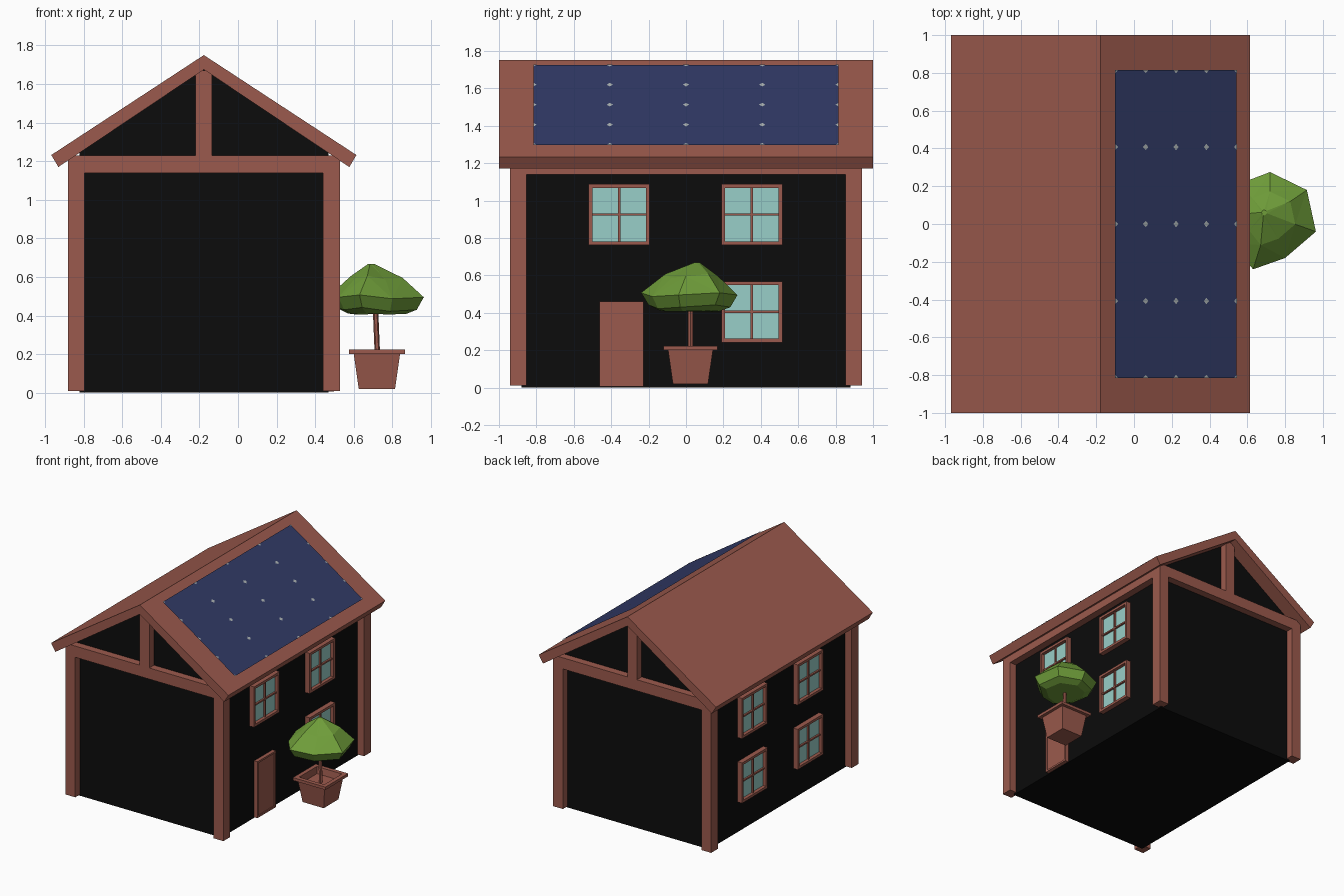
import bpy, bmesh, math
from mathutils import Vector

if "Cube" in bpy.data.objects:
    bpy.data.objects.remove(bpy.data.objects["Cube"])


def material(name, rgb):
    m = bpy.data.materials.new(name)
    m.diffuse_color = (*rgb, 1)
    m.use_nodes = True
    m.node_tree.nodes["Principled BSDF"].inputs["Base Color"].default_value = m.diffuse_color
    return m


BROWN = material("red brown", (.33, .102, .074))
BLACK = material("black", (.0035, .0035, .0035))
GLASS = material("pale aqua", (.315, .62, .58))
BLUE = material("navy blue", (.031, .043, .135))
SILVER = material("silver grey", (.42, .46, .46))
GREEN = material("leaf green", (.16, .34, .042))


def finish(name, bm, mat, normals=True):
    if normals:
        bmesh.ops.recalc_face_normals(bm, faces=bm.faces)
    me = bpy.data.meshes.new(name)
    bm.to_mesh(me)
    bm.free()
    me.materials.append(mat)
    ob = bpy.data.objects.new(name, me)
    bpy.context.collection.objects.link(ob)
    return ob


def loft(bm, rings):
    """Skin closed rings of equal length and cap both ends."""
    vs = [[bm.verts.new(p) for p in r] for r in rings]
    n = len(vs[0])
    for a, b in zip(vs, vs[1:]):
        for i in range(n):
            bm.faces.new((a[i], a[(i + 1) % n], b[(i + 1) % n], b[i]))
    bm.faces.new(vs[0][::-1])
    bm.faces.new(vs[-1])


def rect(x0, x1, y0, y1, z):
    return [(x0, y0, z), (x1, y0, z), (x1, y1, z), (x0, y1, z)]


def boxes(name, mat, *dims):
    """One object from boxes given as (x0, x1, y0, y1, z0, z1)."""
    bm = bmesh.new()
    for x0, x1, y0, y1, z0, z1 in dims:
        x0, x1 = sorted((x0, x1))
        loft(bm, [rect(x0, x1, y0, y1, z0), rect(x0, x1, y0, y1, z1)])
    return finish(name, bm, mat)


def prism(name, mat, profile, half):
    bm = bmesh.new()
    loft(bm, [[(x, y, z) for x, z in profile] for y in (-half, half)])
    return finish(name, bm, mat)


CX = -.177  # house centre line

# Walls with gables, and the roof
prism("walls", BLACK, [(CX - .645, 0), (CX + .645, 0), (CX + .645, 1.27),
                       (CX, 1.71), (CX - .645, 1.27)], .88)
prism("roof", BROWN, [(CX - .791, 1.232), (CX, 1.75), (CX + .791, 1.232),
                      (CX + .754, 1.17), (CX, 1.675), (CX - .754, 1.17)], 1.0)

# Timber frame: corner posts, beams and gable posts
P, Q, W = .705, .94, .087
for sx, side in ((-1, "left"), (1, "right")):
    for sy, end in ((-1, "front"), (1, "back")):
        xs = (CX + sx * P, CX + sx * (P - W))
        ys = sorted((sy * Q, sy * (Q - W)))
        boxes(f"{end}_{side}_post", BROWN, (*xs, *ys, .01, 1.14))
    boxes(f"{side}_beam", BROWN,
          (CX + sx * P, CX + sx * (P - W), -Q, Q, 1.14, 1.23))
for sy, end in ((-1, "front"), (1, "back")):
    ys = sorted((sy * Q, sy * (Q - W)))
    boxes(f"{end}_beam", BROWN, (CX - P + W, CX + P - W, *ys, 1.14, 1.23))
    boxes(f"{end}_gable_post", BROWN, (CX - .043, CX + .043, *ys, 1.23, 1.67))


def window(name, s, yc, zc):
    """Square four-pane window on the side wall given by sign s."""
    x = [CX + s * d for d in (.64, .658, .672, .685)]
    h, f, m = .163, .02, .006
    a, b = h - f, yc
    boxes(name + "_frame", BROWN,
          (x[0], x[3], b - h, b - a, zc - h, zc + h),
          (x[0], x[3], b + a, b + h, zc - h, zc + h),
          (x[0], x[3], b - a, b + a, zc - h, zc - a),
          (x[0], x[3], b - a, b + a, zc + a, zc + h),
          (x[0], x[2], b - m, b + m, zc - a, zc + a),
          (x[0], x[2], b - a, b + a, zc - m, zc + m))
    boxes(name + "_glass", GLASS, (x[0], x[1], b - a, b + a, zc - a, zc + a))


# Windows: three on the right beside the door, four on the left
for s, side in ((1, "right"), (-1, "left")):
    for yc in (-.357, .352):
        for zc, level in ((.925, "upper"), (.405, "lower")):
            if s == 1 and yc < 0 and level == "lower":
                continue
            end = "front" if yc < 0 else "back"
            window(f"{side}_{level}_{end}_window", s, yc * s, zc) if s == 1 else \
                window(f"{side}_{level}_{end}_window", s, yc, zc)

# Door with a recessed panel
d0, d1, d2 = CX + .64, CX + .668, CX + .675
boxes("door", BROWN, (d0, d1, -.45, -.24, .02, .445))
boxes("door_frame", BROWN,
      (d0, d2, -.463, -.448, .005, .46), (d0, d2, -.242, -.228, .005, .46),
      (d0, d2, -.448, -.242, .445, .46), (d0, d2, -.448, -.242, .005, .02))

# Solar panel: a thin sheet over the right slope, with silver cell corners
A, B = Vector((-.10, 0, 1.725)), Vector((.543, 0, 1.297))
UP = Vector((.554, 0, .832))


def on_panel(u, y, lift=0):
    return A.lerp(B, u) + UP * lift + Vector((0, y, 0))


bm = bmesh.new()
bm.faces.new([bm.verts.new(on_panel(u, y)) for u, y in
              ((0, -.815), (1, -.815), (1, .815), (0, .815))])
finish("solar_panel", bm, BLUE, False)
bm = bmesh.new()
for i in range(5):
    for j in range(-2, 3):
        u, y, r = i / 4, j * .4075, .017
        pts = [(u - r / .77, y), (u, y - r), (u + r / .77, y), (u, y + r)]
        pts = [(min(max(p, 0), 1), min(max(q, -.815), .815)) for p, q in pts]
        pts = [p for k, p in enumerate(pts) if p not in pts[:k]]
        bm.faces.new([bm.verts.new(on_panel(p, q, .002)) for p, q in pts])
finish("solar_cell_corners", bm, SILVER, False)

# Square tapered planter, open at the top
TX, TY = .72, .024


def square(h, z):
    return rect(TX - h, TX + h, TY - h, TY + h, z)


bm = bmesh.new()
loft(bm, [square(.094, .02), square(.12, .2), square(.145, .2),
          square(.145, .223), square(.112, .223), square(.105, .17)])
finish("planter", bm, BROWN)

# Tree trunk
bm = bmesh.new()
loft(bm, [[(x + .014 * math.cos(k * math.tau / 6),
            TY + .014 * math.sin(k * math.tau / 6), z) for k in range(6)]
          for x, z in ((.724, .16), (.712, .45))])
finish("trunk", bm, BROWN)

# Faceted tree crown: an uneven outline scaled into rings up to an apex
outline = [(.963, -.04), (.915, .18), (.72, .275), (.55, .21),
           (.475, .06), (.52, -.1), (.63, -.24), (.80, -.18)]
heights = (.0, .012, .0, -.01, .01, .0, .012, -.008)
bm = bmesh.new()
loft(bm, [[(cx + (x - TX) * k, cy + (y - TY) * k, z + dz * w)
           for (x, y), dz in zip(outline, heights)]
          for cx, cy, k, z, w in ((TX, TY, .62, .408, .3), (TX, TY, .85, .43, 1),
                                  (TX, TY, 1, .495, 1), (TX, TY + .01, .55, .595, 1),
                                  (.69, .06, .06, .668, 0))])
bmesh.ops.triangulate(bm, faces=[f for f in bm.faces if f.calc_center_median().z > .5])
finish("tree_crown", bm, GREEN)
